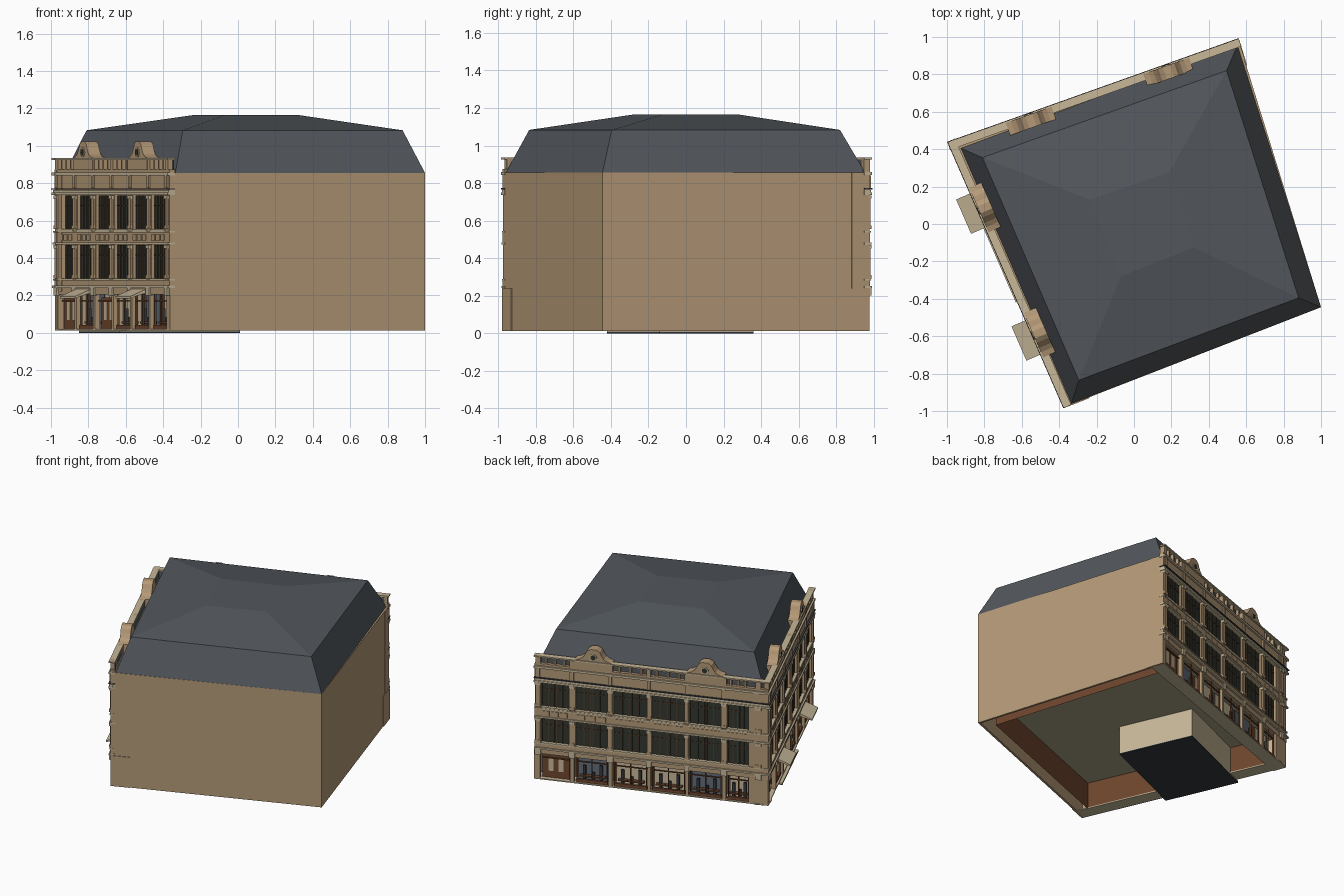
import bpy, bmesh, math
from mathutils import Vector

cube = bpy.data.objects.get("Cube")
if cube:
    bpy.data.objects.remove(cube)


def make_material(name, rgb):
    m = bpy.data.materials.new(name)
    m.use_nodes = True
    m.diffuse_color = (*rgb, 1)
    bsdf = m.node_tree.nodes["Principled BSDF"]
    bsdf.inputs["Base Color"].default_value = (*rgb, 1)
    bsdf.inputs["Roughness"].default_value = 0.9
    return m


STONE = make_material("tan stone", (0.46, 0.32, 0.185))
TRIM = make_material("pale stone", (0.57, 0.475, 0.315))
ROOF = make_material("slate roof", (0.085, 0.096, 0.108))
GLASS = make_material("dark glass", (0.032, 0.036, 0.028))
WOOD = make_material("brown wood", (0.155, 0.06, 0.026))
FRAME = make_material("dark brown frame", (0.075, 0.045, 0.025))
OLIVE = make_material("olive ceiling", (0.4, 0.35, 0.23))
IRON = make_material("dark iron", (0.036, 0.04, 0.047))
BLUE = make_material("grey blue display", (0.12, 0.15, 0.19))

parts = {}


def loft(name, mat, loops, caps=True):
    """Skin a list of point loops and add them to the named part."""
    bm = parts.setdefault(name, (bmesh.new(), mat))[0]
    rings = [[bm.verts.new(p) for p in loop] for loop in loops]
    n = len(rings[0])
    for a, b in zip(rings, rings[1:]):
        for i in range(n):
            j = (i + 1) % n
            bm.faces.new((a[i], a[j], b[j], b[i]))
    if caps:
        bm.faces.new(rings[0])
        bm.faces.new(rings[-1])


class Side:
    """Wall frame: u runs left to right seen from outside, v points out."""

    def __init__(self, start, end, ext=(0, 0)):
        self.o = Vector((*start, 0))
        d = Vector((*end, 0)) - self.o
        self.length = d.length
        self.u = d.normalized()
        self.v = Vector((self.u.y, -self.u.x, 0))
        self.ext = ext

    def at(self, u, v, z):
        return self.o + self.u * u + self.v * v + Vector((0, 0, z))

    def box(self, name, mat, u0, u1, v0, v1, z0, z1):
        loft(name, mat, [[self.at(u, v, z) for u, v in
             ((u0, v0), (u1, v0), (u1, v1), (u0, v1))] for z in (z0, z1)])

    def band(self, name, mat, out, z0, z1, back=-0.03):
        self.box(name, mat, -out * self.ext[0], self.length + out * self.ext[1],
                 back, out, z0, z1)

    def extrude_profile(self, name, mat, profile, v0, v1):
        loft(name, mat, [[self.at(u, v, z) for u, z in profile] for v in (v0, v1)])


def level(points, z):
    return [(x, y, z) for x, y in points]


EAST, NORTH, WEST, SOUTH = (1, -0.445), (0.56, 0.977), (-0.978, 0.43), (-0.365, -0.975)
footprint = [EAST, NORTH, WEST, SOUTH]
EAVES = 0.855

# Mansard roof with a shallow hipped top
loft("mansard_roof", ROOF, [
    level([EAST, (0.553, 0.955), (-0.925, 0.405), (-0.335, -0.96)], EAVES),
    level([(0.88, -0.395), (0.495, 0.82), (-0.81, 0.355), (-0.295, -0.835)], 1.083),
    level([(0.32, -0.125), (0.19, 0.28), (-0.235, 0.13), (-0.07, -0.28)], 1.165)])

# Hollow base: inner room walls, ceiling and entrance core
mid = Vector((0.055, -0.003))


def shrunk(k):
    return [tuple(mid + (Vector(p) - mid) * k) for p in footprint]


loft("inner_room_walls", WOOD, [level(shrunk(0.88), z) for z in (0.012, 0.215)], caps=False)
loft("ground_floor_ceiling", OLIVE, [level(shrunk(0.985), z) for z in (0.213, 0.222)])

west = Side(WEST, SOUTH, (1, 0.3))
north = Side(NORTH, WEST, (0.3, 1))


def core(outer, z):
    c = Vector((-0.42, -0.03, z))
    return [c + west.u * a * 0.273 + west.v * b
            for a, b in ((-1, -0.35), (1, -0.35), (1, outer), (-1, outer))]


loft("entrance_core", TRIM, [core(0.235, z) for z in (0.007, 0.213)])
loft("entrance_floor_plate", IRON, [core(0.35, z) for z in (0.0, 0.007)])
loft("entrance_step", TRIM, [core(0.35, z) for z in (0.007, 0.012)])

# Plain party walls with the shopfront returning around their ends
for side, at_start in ((Side(SOUTH, EAST), True), (Side(EAST, NORTH), False)):
    side.box("party_walls", STONE, 0, side.length, -0.015, 0, 0.012, EAVES)
    u0 = 0 if at_start else side.length - 0.135
    side.box("shopfront_returns", STONE, u0, u0 + 0.135, 0, 0.005, 0.012, 0.238)

GABLE_HALF = [(0.13, 0.87), (0.13, 0.935), (0.1, 0.942), (0.075, 0.957), (0.058, 0.982),
              (0.045, 1.008), (0.02, 1.024)]


def window(s, u0, u1, z0, z1):
    s.box("window_glass", GLASS, u0, u1, -0.022, -0.018, z0, z1)
    w = u1 - u0
    for k in (0, 0.25, 0.46, 0.54, 0.75, 1):
        x = u0 + w * k
        s.box("window_mullions", FRAME, x - 0.003, x + 0.003, -0.02, -0.013, z0, z1)
    zt = z0 + (z1 - z0) * 0.7
    s.box("window_transoms", FRAME, u0, u1, -0.02, -0.014, zt - 0.003, zt + 0.003)
    s.box("window_sills", TRIM, u0 - 0.004, u1 + 0.004, -0.02, 0.006, z0 - 0.01, z0)


def pier(s, u0, u1):
    """Full-height pier between two bays, with pilasters on the upper floors."""
    m = (u0 + u1) / 2
    h = min((u1 - u0) / 2, 0.022)
    s.box("upper_piers", STONE, u0, u1, -0.03, 0, 0.24, EAVES)
    for z0, z1 in ((0.29, 0.47), (0.555, 0.735)):
        s.box("pilasters", STONE, m - h * 0.7, m + h * 0.7, 0, 0.009, z0, z1)
        s.box("pilaster_capitals", TRIM, m - h, m + h, 0, 0.013, z1 - 0.018, z1)
        s.box("pilaster_bases", STONE, m - h, m + h, 0, 0.012, z0, z0 + 0.02)
    s.box("frieze_blocks", STONE, m - h * 0.6, m + h * 0.6, 0, 0.011, 0.775, 0.84)
    s.box("parapet_posts", STONE, m - h * 0.8, m + h * 0.8, -0.03, 0.004, 0.87, 0.935)
    # Ground floor column with bracket
    g = (u1 - u0) / 2 if u1 - u0 > 0.1 else h * 0.6
    s.box("shop_columns", STONE, m - g, m + g, -0.03, 0, 0.015, 0.205)
    s.box("shop_column_brackets", TRIM, m - h, m + h, -0.01, 0.012, 0.2, 0.245)


def facade(s, bays, gables, doors):
    L = s.length
    s.box("facade_core", STONE, 0, L, -0.1, -0.022, 0.222, EAVES)
    s.box("shop_floor", TRIM, 0, L, -0.1, 0, 0.012, 0.02)
    # Horizontal mouldings, storey by storey
    for out, z0, z1 in ((0.013, 0.24, 0.252), (0.008, 0.28, 0.288), (0.011, 0.472, 0.484),
                        (0.008, 0.536, 0.545), (0.014, 0.736, 0.75), (0.009, 0.75, 0.764),
                        (0.014, 0.842, 0.858), (0.014, 0.925, 0.935)):
        s.band("cornice_mouldings", TRIM, out, z0, z1)
    for z0, z1 in ((0.205, 0.24), (0.252, 0.28), (0.484, 0.536), (0.764, 0.842),
                   (0.858, 0.874)):
        s.band("spandrels", STONE, 0.002, z0, z1)
    s.band("iron_gutter", IRON, 0.016, 0.767, 0.773)
    s.box("parapet_panels", ROOF, 0.01, L - 0.01, -0.03, -0.022, 0.86, 0.925)

    edges = [0] + [e for b in bays for e in b] + [L]
    for u0, u1 in zip(edges[::2], edges[1::2]):
        pier(s, u0, u1)
    for i, (u0, u1) in enumerate(bays):
        window(s, u0, u1, 0.29, 0.47)
        window(s, u0, u1, 0.555, 0.735)
        m, w = (u0 + u1) / 2, u1 - u0
        # Spandrel panels and parapet balusters
        for k in range(3):
            x = u0 + w * (k + 0.5) / 3
            s.box("spandrel_panels", STONE, x - w * 0.13, x + w * 0.13, 0, 0.006, 0.493, 0.527)
            s.box("parapet_balusters", STONE, x - 0.007, x + 0.007, -0.025, 0, 0.874, 0.925)
        # Shop display or doorway
        if i in doors:
            s.box("shop_doors", WOOD, u0, u1, -0.04, -0.032, 0.02, 0.19)
            for x in (-0.035, 0.035):
                s.box("door_panes", TRIM, m + x - 0.018, m + x + 0.018, -0.032, -0.029,
                      0.07, 0.165)
        else:
            s.box("shop_plinths", WOOD, u0, u1, -0.03, -0.012, 0.02, 0.042)
            for k, top in ((0.22, 0.13), (0.5, 0.085), (0.75, 0.14)):
                x = u0 + w * k
                s.box("display_figures", IRON, x - 0.01, x + 0.01, -0.06, -0.045, 0.02, top)
                s.box("display_tables", WOOD, x - 0.03, x + 0.03, -0.065, -0.035, 0.05, 0.06)
            for x in (u0 + 0.004, m, u1 - 0.004):
                s.box("shop_window_posts", WOOD, x - 0.003, x + 0.003, -0.025, -0.015,
                      0.04, 0.205)
        back, name = ((BLUE, "blue_display_backs") if i % 3 == 1 else (TRIM, "pale_display_backs"))
        s.box(name, back, u0, u1, -0.08, -0.075, 0.02, 0.205)
        s.box("shop_transoms", WOOD, u0, u1, -0.025, -0.015, 0.168, 0.175)

    # Flared gables with a round window
    for m in gables:
        prof = [(m + x, z) for x, z in GABLE_HALF] + [(m - x, z) for x, z in GABLE_HALF[::-1]]
        s.extrude_profile("flared_gables", STONE, prof, -0.065, 0.006)
        for name, mat, r, out in (("gable_window_rings", TRIM, 0.026, 0.01),
                                  ("gable_windows", GLASS, 0.018, 0.012)):
            ring = [(m + r * math.cos(a * math.pi / 8), 0.965 + r * math.sin(a * math.pi / 8))
                    for a in range(16)]
            s.extrude_profile(name, mat, ring, 0.004, out)


def awning(s, m, half, out):
    loft("awnings", TRIM, [[s.at(m + x, v, z) for v, z in
         ((0, 0.215), (out, 0.185), (out, 0.195), (0, 0.235))] for x in (-half, half)])


west_bays = [(0.055 + 0.247 * i, 0.24 + 0.247 * i) for i in range(6)]
north_bays = [(m - h, m + h) for m, h in ((0.14, 0.095), (0.395, 0.11), (0.665, 0.115),
                                          (0.93, 0.115), (1.19, 0.11), (1.42, 0.075))]
facade(west, west_bays, (0.385, 1.115), (0, 2))
facade(north, north_bays, (0.41, 1.19), (0,))
awning(west, 0.385, 0.1, 0.095)
awning(west, 1.125, 0.1, 0.095)

# Turn every collected part into an object
for name, (bm, mat) in parts.items():
    bmesh.ops.recalc_face_normals(bm, faces=bm.faces)
    mesh = bpy.data.meshes.new(name)
    bm.to_mesh(mesh)
    bm.free()
    mesh.materials.append(mat)
    bpy.context.collection.objects.link(bpy.data.objects.new(name, mesh))
